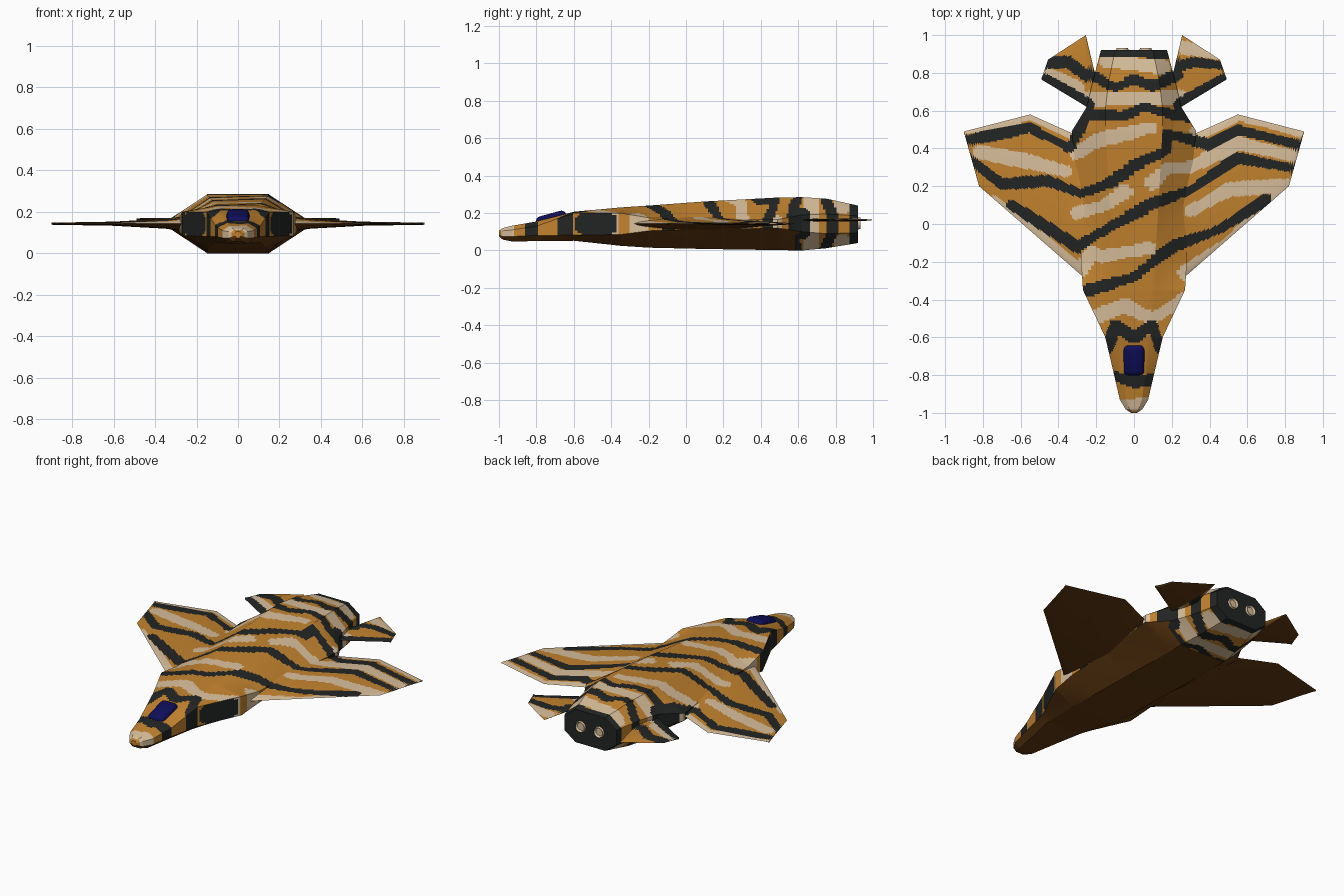
import bpy, bmesh, math
from mathutils import Vector

if "Cube" in bpy.data.objects:
    bpy.data.objects.remove(bpy.data.objects["Cube"])


def srgb(r, g, b):
    f = lambda c: c / 12.92 if c <= 0.04045 else ((c + 0.055) / 1.055) ** 2.4
    return (f(r / 255), f(g / 255), f(b / 255), 1)


def material(name, rgb):
    m = bpy.data.materials.new(name)
    m.diffuse_color = srgb(*rgb)
    m.use_nodes = True
    m.node_tree.nodes["Principled BSDF"].inputs["Base Color"].default_value = m.diffuse_color
    return m


ORANGE, TAN, BLACK, BROWN = range(4)
PAINT = [material("orange", (194, 130, 46)), material("tan", (216, 190, 155)),
         material("black", (34, 37, 36)), material("brown", (98, 58, 18))]
NAVY = material("navy_glass", (14, 14, 90))

# Camouflage stripe centre lines, seen from above
BLACK_LINES = [
    [(-.2, .91), (.2, .91)],
    [(-.24, .80), (-.1, .72), (0, .77), (.1, .73), (.23, .79)],
    [(-.25, .58), (-.05, .57), (.05, .62), (.2, .58), (.28, .57)],
    [(-.9, .44), (-.55, .51), (-.34, .40), (-.27, .54)],
    [(-.87, .34), (-.7, .21), (-.45, .23), (-.28, .16), (-.12, .22), (.02, .32), (.18, .39),
     (.16, .48), (.4, .42), (.55, .50), (.9, .41)],
    [(-.65, .1), (-.3, -.12), (-.1, 0), (.1, .11), (.3, .18), (.55, .35), (.87, .29)],
    [(-.27, -.36), (0, -.28), (.2, -.12), (.45, -.03), (.7, .13)],
    [(-.14, -.66), (-.1, -.54), (0, -.6), (.1, -.53), (.14, -.66)],
    [(-.12, -.8), (0, -.84), (.12, -.82)],
    [(.24, .63), (.37, .71), (.5, .79)], [(-.24, .63), (-.37, .71), (-.5, .78)],
    [(.24, .84), (.33, .86), (.46, .84)], [(-.47, .85), (-.35, .86), (-.24, .78)],
]
TAN_LINES = [
    [(-.9, .51), (-.55, .58), (-.35, .49)], [(-.82, .38), (-.55, .33), (-.36, .28)],
    [(-.31, .37), (-.2, .44), (0, .49), (.1, .51)],
    [(-.75, .12), (-.29, -.25), (-.22, -.15)],
    [(-.3, .06), (-.15, .1), (-.05, .17)], [(.1, .22), (.18, .3), (.3, .3), (.55, .43), (.88, .35)],
    [(-.17, -.17), (.08, -.13)], [(.27, -.26), (.5, -.1), (.82, .2)],
    [(.3, .07), (.5, .18), (.82, .21)], [(.33, .48), (.55, .58), (.9, .49)],
    [(-.22, -.5), (-.05, -.43), (.1, -.5), (.26, -.4)], [(-.1, -.96), (.1, -.96)],
    [(-.15, .86), (.15, .83)], [(-.25, .66), (.25, .67)],
    [(.24, .94), (.44, .9)], [(-.46, .79), (-.3, .72)],
]


def near(p, lines, r):
    for line in lines:
        for (ax, ay), (bx, by) in zip(line, line[1:]):
            dx, dy = bx - ax, by - ay
            t = ((p.x - ax) * dx + (p.y - ay) * dy) / (dx * dx + dy * dy)
            t = min(1, max(0, t))
            if (p.x - ax - t * dx) ** 2 + (p.y - ay - t * dy) ** 2 < r * r:
                return True
    return False


def paint(p, n):
    # air intakes on the cheeks, rear plate, plain underside, then stripes
    if abs(p.x) > .13 and abs(n.z) < .6 and ((p.y + .48) / .11) ** 4 + ((p.z - .142) / .058) ** 4 < 1:
        return BLACK
    if n.y > .9:
        return BLACK
    if n.z < -.35 and (p.y < .58 or abs(p.x) > .25):
        return BROWN
    r = .028 + .005 * math.sin(11 * p.x + 7 * p.y)
    if near(p, BLACK_LINES, r):
        return BLACK
    return TAN if near(p, TAN_LINES, r + .008) else ORANGE


def finish(name, bm, mats, rule=None):
    bmesh.ops.remove_doubles(bm, verts=bm.verts, dist=1e-5)
    bm.normal_update()
    if rule:
        for f in bm.faces:
            f.material_index = rule(f.calc_center_median(), f.normal)
    me = bpy.data.meshes.new(name)
    bm.to_mesh(me)
    bm.free()
    for m in mats:
        me.materials.append(m)
    ob = bpy.data.objects.new(name, me)
    bpy.context.collection.objects.link(ob)
    bpy.ops.object.select_all(action='DESELECT')
    ob.select_set(True)
    bpy.context.view_layer.objects.active = ob
    bpy.ops.object.shade_smooth_by_angle(angle=math.radians(25))
    return ob


def interp(table, x):
    """Piecewise linear lookup; each row is (key, value, ...)."""
    for a, b in zip(table, table[1:]):
        if x <= b[0]:
            t = max(0, (x - a[0]) / (b[0] - a[0]))
            return [u + (v - u) * t for u, v in zip(a[1:], b[1:])]
    return list(table[-1][1:])


def samples(tables, n):
    keys = [row[0] for t in tables for row in t]
    lo, hi = min(keys), max(keys)
    return sorted({round(k, 4) for k in keys + [lo + (hi - lo) * i / n for i in range(n + 1)]})


# Fuselage: eight-sided sections (y, top half width, side, bottom, z top, upper, lower, bottom)
STATIONS = [
    (-1, .008, .015, .008, .105, .095, .085, .075),
    (-.98, .025, .045, .025, .12, .105, .075, .058),
    (-.93, .042, .075, .045, .132, .11, .075, .048),
    (-.8, .06, .105, .07, .155, .13, .08, .05),
    (-.6, .08, .152, .11, .207, .2, .082, .052),
    (-.35, .1, .27, .14, .23, .2, .085, .025),
    (-.2, .11, .28, .15, .24, .175, .105, .015),
    (.1, .13, .285, .15, .262, .165, .115, .008),
    (.49, .15, .33, .15, .283, .165, .12, .002),
    (.62, .15, .25, .15, .285, .19, .1, 0),
    (.75, .135, .22, .13, .277, .195, .09, .012),
    (.92, .1, .175, .1, .24, .185, .095, .04)]
SUB = 10
bm = bmesh.new()
rings = []
for y in samples([STATIONS], 165):
    a, w, b, zt, zu, zl, zb = interp(STATIONS, y)
    sec = [(-a, zt), (-w, zu), (-w, zl), (-b, zb), (b, zb), (w, zl), (w, zu), (a, zt)]
    ring = []
    for p, q in zip(sec, sec[1:] + sec[:1]):
        for i in range(SUB):
            t = i / SUB
            ring.append(bm.verts.new((p[0] + (q[0] - p[0]) * t, y, p[1] + (q[1] - p[1]) * t)))
    rings.append(ring)
for r, s in zip(rings, rings[1:]):
    for i in range(len(r)):
        j = (i + 1) % len(r)
        bm.faces.new((r[i], r[j], s[j], s[i]))
bm.faces.new(rings[0])
bm.faces.new(rings[-1])
bmesh.ops.recalc_face_normals(bm, faces=bm.faces)
finish("fuselage", bm, PAINT, paint)


# Wings and tailplanes: thin lens-shaped panels between a leading and a trailing edge
def panel(name, lead, trail, thick, z0, side, nx, ny):
    bm = bmesh.new()
    xs = samples([lead, trail], nx)
    for k in (1, -1):
        grid = []
        for x in xs:
            y0, y1, h = interp(lead, x)[0], interp(trail, x)[0], interp(thick, x)[0]
            grid.append([bm.verts.new((side * x, y0 + (y1 - y0) * j / ny,
                         z0 + k * h * max(0, math.sin(math.pi * j / ny)) ** .6)) for j in range(ny + 1)])
        for c, d in zip(grid, grid[1:]):
            for j in range(ny):
                q = [c[j], d[j], d[j + 1], c[j + 1]]
                bm.faces.new(q if k * side > 0 else q[::-1])
    finish(name, bm, PAINT, paint)


for side, label in ((1, "right"), (-1, "left")):
    panel(label + "_wing", [(.2, -.34), (.82, .2), (.9, .485)],
          [(.2, .43), (.35, .49), (.55, .58), (.9, .49)],
          [(.2, .045), (.35, .024), (.6, .01), (.9, .005)], .143, side, 60, 60)
    panel(label + "_tailplane", [(.15, .58), (.25, .62), (.49, .765)],
          [(.15, .72), (.21, .81), (.255, 1), (.455, .87), (.49, .77)],
          [(.15, .01), (.49, .006)], .163, side, 30, 30)

# Engine nozzles: short tubes in the black rear plate
for side, label in ((1, "right"), (-1, "left")):
    bm = bmesh.new()
    bmesh.ops.create_cone(bm, cap_ends=True, segments=20, radius1=.036, radius2=.03, depth=.03)
    end = max(bm.faces, key=lambda f: f.calc_center_median().z)
    bmesh.ops.inset_region(bm, faces=[end], thickness=.007)
    bmesh.ops.translate(bm, verts=end.verts, vec=(0, 0, -.012))
    for v in bm.verts:
        x, y, z = v.co
        v.co = (side * .062 + x, .918 + z, .145 - y)
    finish(label + "_nozzle", bm, [PAINT[TAN]])

# Canopy: rounded block tilted along the nose
bm = bmesh.new()
bmesh.ops.create_cube(bm, size=1)
for v in bm.verts:
    v.co = Vector((v.co.x * .11, v.co.y * .165, v.co.z * .06))
bmesh.ops.bevel(bm, geom=bm.edges[:], offset=.026, segments=4, profile=.5, affect='EDGES')
canopy = finish("canopy", bm, [NAVY])
canopy.location = (0, -.72, .168)
canopy.rotation_euler = (.27, 0, 0)
